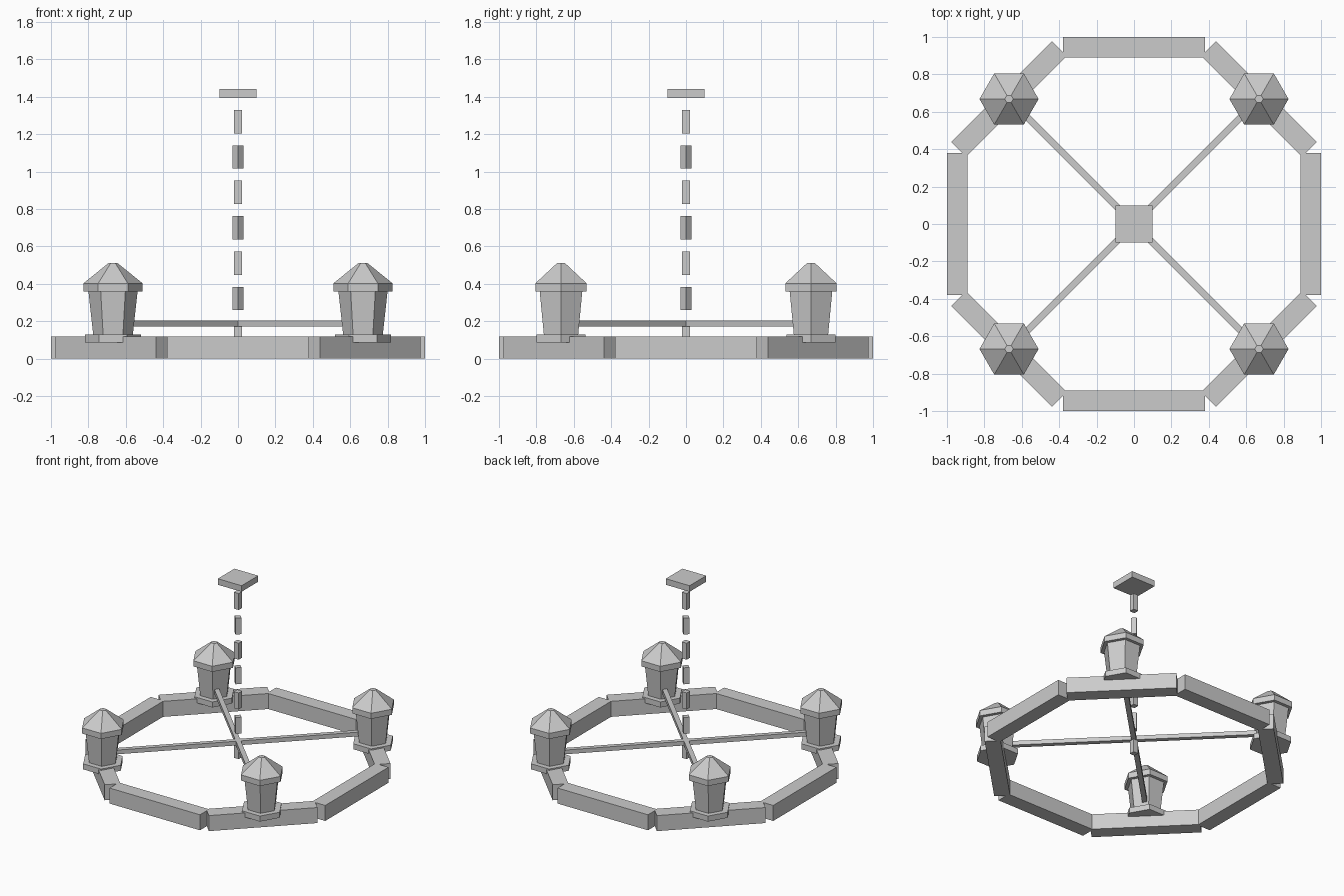
import bpy
import bmesh
from math import pi, sin, cos

cube = bpy.data.objects.get("Cube")
if cube:
    bpy.data.objects.remove(cube, do_unlink=True)

grey = bpy.data.materials.new("plain_grey")
grey.use_nodes = True
colour = (0.6, 0.6, 0.6, 1)
grey.diffuse_color = colour
grey.node_tree.nodes["Principled BSDF"].inputs["Base Color"].default_value = colour


def add_object(name, bm, location, turn=0):
    bmesh.ops.recalc_face_normals(bm, faces=bm.faces)
    mesh = bpy.data.meshes.new(name)
    bm.to_mesh(mesh)
    bm.free()
    mesh.materials.append(grey)
    obj = bpy.data.objects.new(name, mesh)
    obj.location = location
    obj.rotation_euler.z = turn
    bpy.context.collection.objects.link(obj)


def box(name, size, location, turn=0):
    bm = bmesh.new()
    bmesh.ops.create_cube(bm, size=1)
    bmesh.ops.scale(bm, vec=size, verts=bm.verts)
    add_object(name, bm, location, turn)


def hex_loft(name, profile, location):
    """Six-sided closed solid through (radius, height) rings."""
    bm = bmesh.new()
    rings = [[bm.verts.new((r * cos(i * pi / 3), r * sin(i * pi / 3), z))
              for i in range(6)] for r, z in profile]
    for low, high in zip(rings, rings[1:]):
        for i in range(6):
            j = (i + 1) % 6
            bm.faces.new((low[i], low[j], high[j], high[i]))
    bm.faces.new(rings[0][::-1])
    bm.faces.new(rings[-1])
    add_object(name, bm, location)


# Eight-beam ring
RING = 0.945
for i in range(8):
    a = i * pi / 4
    box(f"ring_beam_{i + 1}", (0.11, 0.76, 0.118),
        (RING * cos(a), RING * sin(a), 0.059), a)

# Crossed spokes
for i in range(2):
    box(f"spoke_{i + 1}", (2 * RING, 0.035, 0.032), (0, 0, 0.187), pi / 4 + i * pi / 2)

# Lanterns on the diagonal beams
for i in range(4):
    a = pi / 4 + i * pi / 2
    spot = (RING * cos(a), RING * sin(a), 0)
    hex_loft(f"lantern_base_{i + 1}", [(0.15, 0.086), (0.15, 0.128)], spot)
    hex_loft(f"lantern_body_{i + 1}", [(0.105, 0.12), (0.132, 0.365)], spot)
    hex_loft(f"lantern_roof_{i + 1}",
             [(0.158, 0.36), (0.158, 0.403), (0.023, 0.512)], spot)

# Chain links, every other one turned
for i in range(7):
    box(f"chain_link_{i + 1}", (0.041, 0.041, 0.125),
        (0, 0, 0.133 + 0.189 * i), (i % 2) * pi / 4)

# Ceiling plate
box("ceiling_plate", (0.2, 0.2, 0.046), (0, 0, 1.418))
